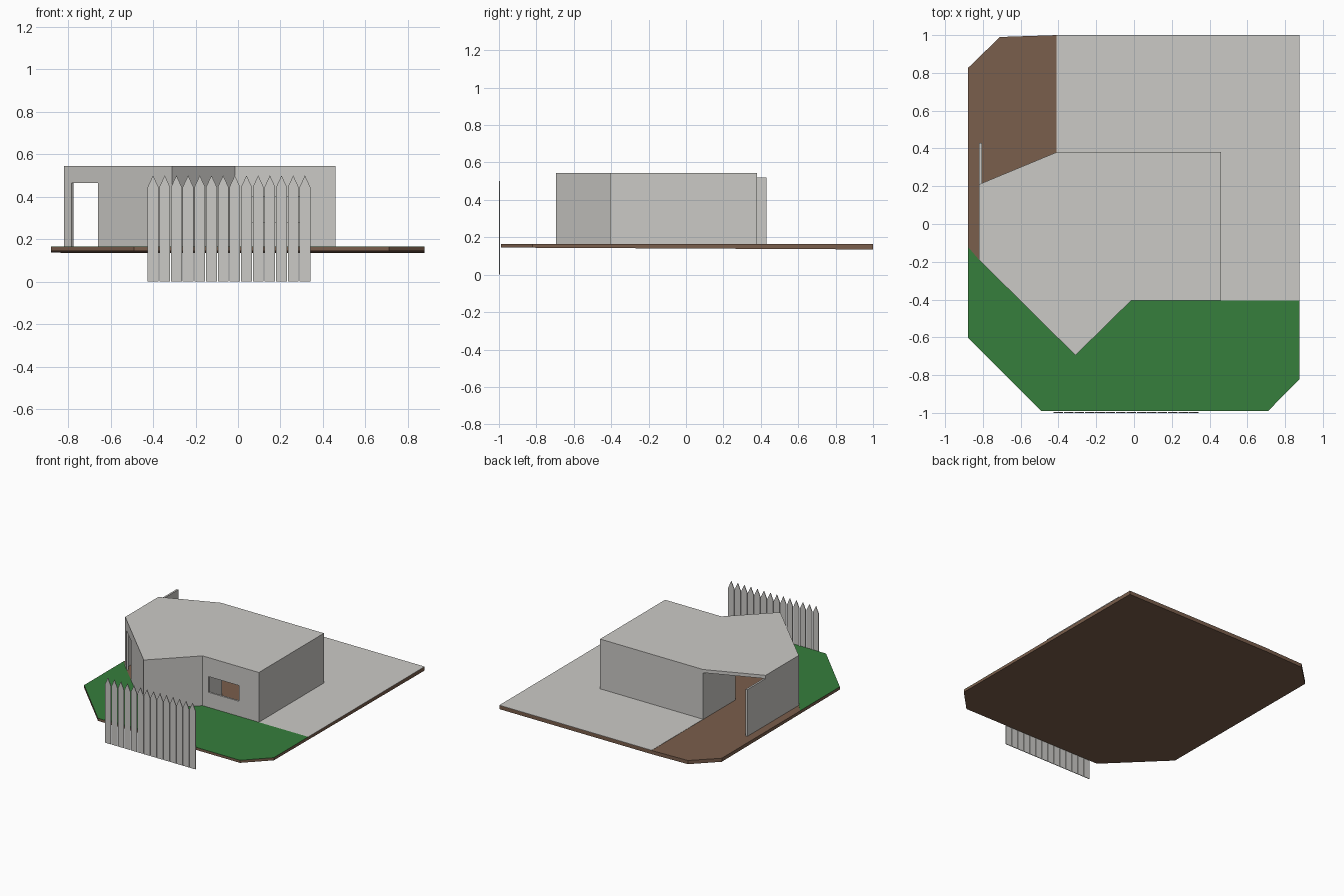
import bpy, bmesh
from mathutils import Vector

if "Cube" in bpy.data.objects:
    bpy.data.objects.remove(bpy.data.objects["Cube"])


def material(name, rgb):
    m = bpy.data.materials.new(name)
    m.diffuse_color = (*rgb, 1)
    m.use_nodes = True
    m.node_tree.nodes["Principled BSDF"].inputs["Base Color"].default_value = m.diffuse_color
    return m


GREY = material("warm_grey", (0.60, 0.59, 0.565))
GREEN = material("grass_green", (0.037, 0.21, 0.045))
BROWN = material("earth_brown", (0.195, 0.112, 0.072))


def finish(bm, name, mat):
    bmesh.ops.recalc_face_normals(bm, faces=bm.faces)
    me = bpy.data.meshes.new(name)
    bm.to_mesh(me)
    bm.free()
    me.materials.append(mat)
    ob = bpy.data.objects.new(name, me)
    bpy.context.collection.objects.link(ob)
    return ob


def extrude(bm, faces, vec):
    r = bmesh.ops.extrude_face_region(bm, geom=faces, use_keep_orig=True)
    verts = [g for g in r["geom"] if isinstance(g, bmesh.types.BMVert)]
    bmesh.ops.translate(bm, verts=verts, vec=vec)


def slab(name, plan, z0, z1, mat):
    """Flat plan outline raised from z0 to z1."""
    bm = bmesh.new()
    f = bm.faces.new([bm.verts.new((x, y, z0)) for x, y in plan])
    extrude(bm, [f], (0, 0, z1 - z0))
    return finish(bm, name, mat)


def wall(name, p, q, hole=None, t=0.014):
    """Thin wall from p to q, thickened to the left, with an optional hole (s0, s1, z0, z1)."""
    p, q = Vector((*p, 0)), Vector((*q, 0))
    d = (q - p).normalized()
    ss, zs = {0, (q - p).length}, {FLOOR, EAVES}
    if hole:
        ss |= set(hole[:2])
        zs |= set(hole[2:])
    ss, zs = sorted(ss), sorted(zs)
    bm = bmesh.new()
    grid = [[bm.verts.new(p + d * s + Vector((0, 0, z))) for z in zs] for s in ss]
    faces = []
    for i in range(len(ss) - 1):
        for j in range(len(zs) - 1):
            if hole and hole[0] <= ss[i] < hole[1] and hole[2] <= zs[j] < hole[3]:
                continue
            faces.append(bm.faces.new((grid[i][j], grid[i + 1][j],
                                       grid[i + 1][j + 1], grid[i][j + 1])))
    extrude(bm, faces, Vector((-d.y, d.x, 0)) * t)
    loose = [v for v in bm.verts if not v.link_faces]
    bmesh.ops.delete(bm, geom=loose, context="VERTS")
    return finish(bm, name, GREY)


FLOOR, EAVES, ROOF = 0.163, 0.52, 0.545

# Ground plate, slightly thicker toward the back
base = slab("ground_plate", [(-0.88, 0.825), (-0.71, 0.99), (-0.41, 1), (0.877, 1),
                             (0.877, -0.82), (0.71, -0.99), (-0.49, -0.99), (-0.88, -0.6)],
            0.14, FLOOR, BROWN)
for v in base.data.vertices:
    if v.co.z < 0.15:
        v.co.z -= 0.005 * v.co.y

# Lawn and paved yard as thin plates on the ground
slab("lawn", [(-0.88, -0.12), (-0.82, -0.19), (-0.31, -0.695), (-0.015, -0.405),
              (0.877, -0.405), (0.877, -0.82), (0.71, -0.99), (-0.49, -0.99), (-0.88, -0.6)],
     FLOOR, 0.165, GREEN)
slab("paved_yard", [(-0.41, 1), (0.877, 1), (0.877, -0.405), (0.46, -0.405),
                    (0.46, 0.38), (-0.41, 0.38)], FLOOR, 0.165, GREY)

# House walls: open porch at the back left, doorway in the slanted wall, window in front
corners = [(-0.82, 0.43), (-0.82, -0.19), (-0.31, -0.695), (-0.015, -0.405),
           (0.46, -0.405), (0.46, 0.38), (-0.41, 0.38), (-0.41, -0.01)]
names = ["left_wall", "door_wall", "slanted_wall", "window_wall",
         "right_wall", "back_wall", "porch_wall"]
holes = {"door_wall": (0.05, 0.225, FLOOR, 0.465), "window_wall": (0.05, 0.308, 0.28, 0.40)}
for name, p, q in zip(names, corners, corners[1:]):
    wall(name, p, q, holes.get(name))

# Short inner partition beside the window
wall("inner_partition", (-0.015, -0.19), (-0.015, -0.405))

# Flat roof
slab("roof", [(-0.82, 0.21)] + corners[1:7], EAVES, ROOF, GREY)

# Picket fence at the front edge
bm = bmesh.new()
for i in range(14):
    x = -0.4 + i * 0.055
    w = 0.0252
    prof = [(x - w, 0), (x + w, 0), (x + w, 0.445), (x, 0.5), (x - w, 0.445)]
    f = bm.faces.new([bm.verts.new((a, -1, z)) for a, z in prof])
    extrude(bm, [f], (0, 0.005, 0))
finish(bm, "picket_fence", GREY)
